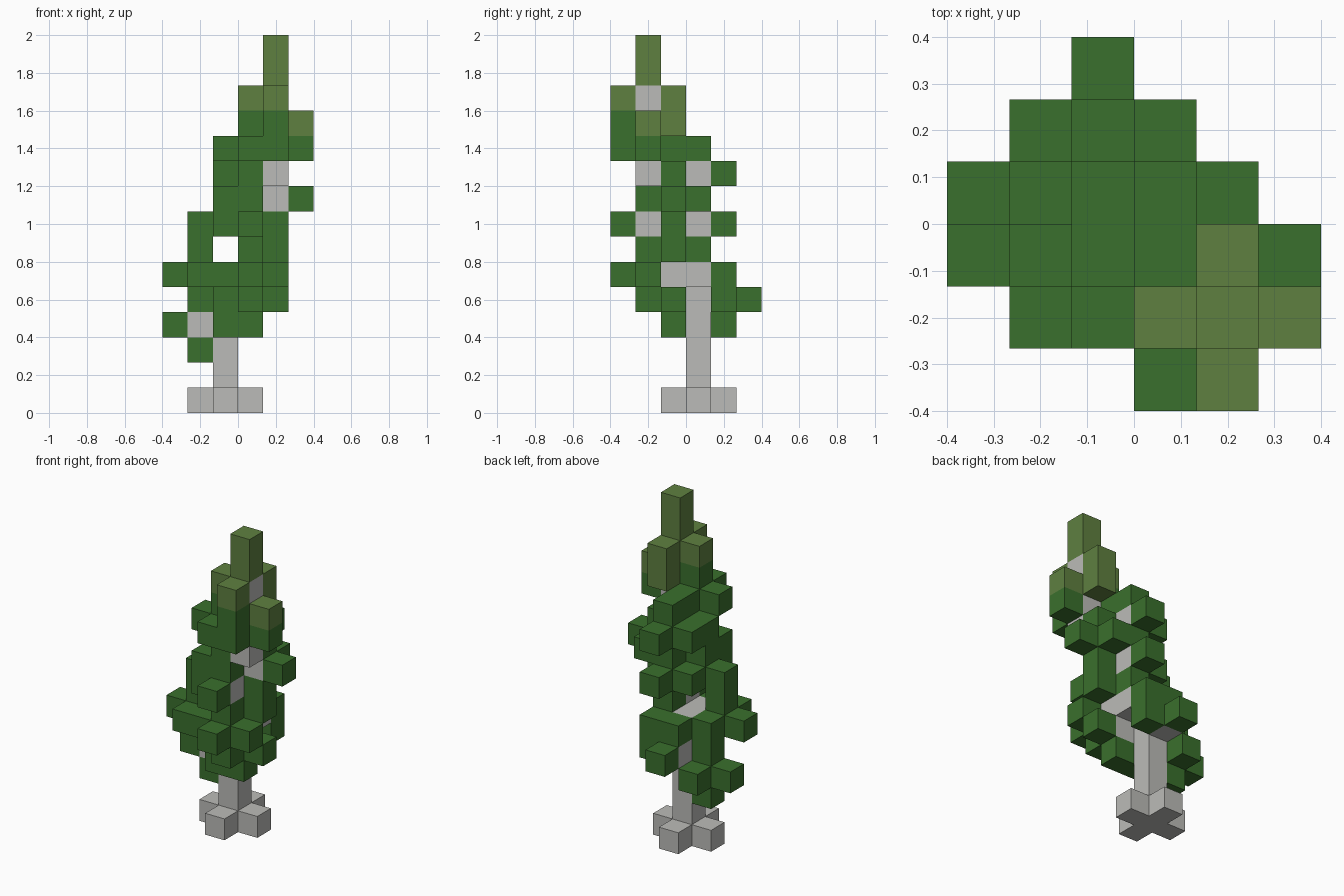
import bpy
import bmesh
from mathutils import Vector

cube = bpy.data.objects.get("Cube")
if cube:
    bpy.data.objects.remove(cube, do_unlink=True)

CELL = 2 / 15
HALF = 3

# Plan of each storey, ground first; rows run from back to front, columns along +x.
# w = wood, g = mature leaves, l = young leaves
EMPTY = "......"
STOREYS = [
    [EMPTY, "..w...", ".www..", "..w...", EMPTY, EMPTY],
    [EMPTY, EMPTY, "..w...", EMPTY, EMPTY, EMPTY],
    [EMPTY, EMPTY, ".gw...", EMPTY, EMPTY, EMPTY],
    [EMPTY, ".g....", "gww...", "..gg..", EMPTY, EMPTY],
    ["..g...", "..wg..", ".gw...", "..gwg.", "...g..", EMPTY],
    [EMPTY, "..gg..", ".gww..", "gwww..", ".ggwg.", "...g.."],
    [EMPTY, EMPTY, "...g..", ".g.wg.", "...g..", EMPTY],
    [EMPTY, "...g..", "..gw..", ".gwwg.", "..gw..", "...g.."],
    [EMPTY, EMPTY, "...gg.", "..gwwg", "..gg..", EMPTY],
    [EMPTY, "...g..", "..gw..", "..gwg.", "...gw.", EMPTY],
    [EMPTY, EMPTY, "...g..", "...g..", "..gwwg", "...gg."],
    [EMPTY, EMPTY, EMPTY, "....l.", "...gwl", "....g."],
    [EMPTY, EMPTY, EMPTY, "....l.", "...lw.", "....l."],
    [EMPTY, EMPTY, EMPTY, EMPTY, "....l.", EMPTY],
    [EMPTY, EMPTY, EMPTY, EMPTY, "....l.", EMPTY],
]

cells = {}
for z, rows in enumerate(STOREYS):
    for y, row in enumerate(reversed(rows)):
        for x, kind in enumerate(row):
            if kind != ".":
                cells[x, y, z] = kind


def make_material(name, color):
    mat = bpy.data.materials.new(name)
    mat.use_nodes = True
    mat.diffuse_color = (*color, 1)
    mat.node_tree.nodes["Principled BSDF"].inputs["Base Color"].default_value = (*color, 1)
    return mat


def build_part(name, kind, material):
    """Join all cubes of one kind, keeping only the faces open to the air."""
    bm = bmesh.new()
    for cell, cell_kind in cells.items():
        if cell_kind != kind:
            continue
        corner = Vector(cell) - Vector((HALF, HALF, 0))
        centre = (corner + Vector((0.5, 0.5, 0.5))) * CELL
        for axis in range(3):
            for sign in (-1, 1):
                beside = list(cell)
                beside[axis] += sign
                if tuple(beside) in cells:
                    continue
                normal, u = Vector(), Vector()
                normal[axis] = sign
                u[(axis + 1) % 3] = 1
                v = normal.cross(u)
                loop = [u + v, v - u, -u - v, u - v]
                bm.faces.new([bm.verts.new(centre + (normal + p) * CELL / 2) for p in loop])
    bmesh.ops.remove_doubles(bm, verts=bm.verts, dist=CELL / 100)
    mesh = bpy.data.meshes.new(name)
    bm.to_mesh(mesh)
    bm.free()
    mesh.materials.append(material)
    obj = bpy.data.objects.new(name, mesh)
    bpy.context.collection.objects.link(obj)


# Roots, trunk and branches
build_part("trunk", "w", make_material("pale grey wood", (0.5, 0.5, 0.48)))
# Mature leaves
build_part("foliage", "g", make_material("dark leaf green", (0.042, 0.162, 0.026)))
# Young shoots at the crown
build_part("crown_shoots", "l", make_material("olive leaf green", (0.114, 0.216, 0.051)))
